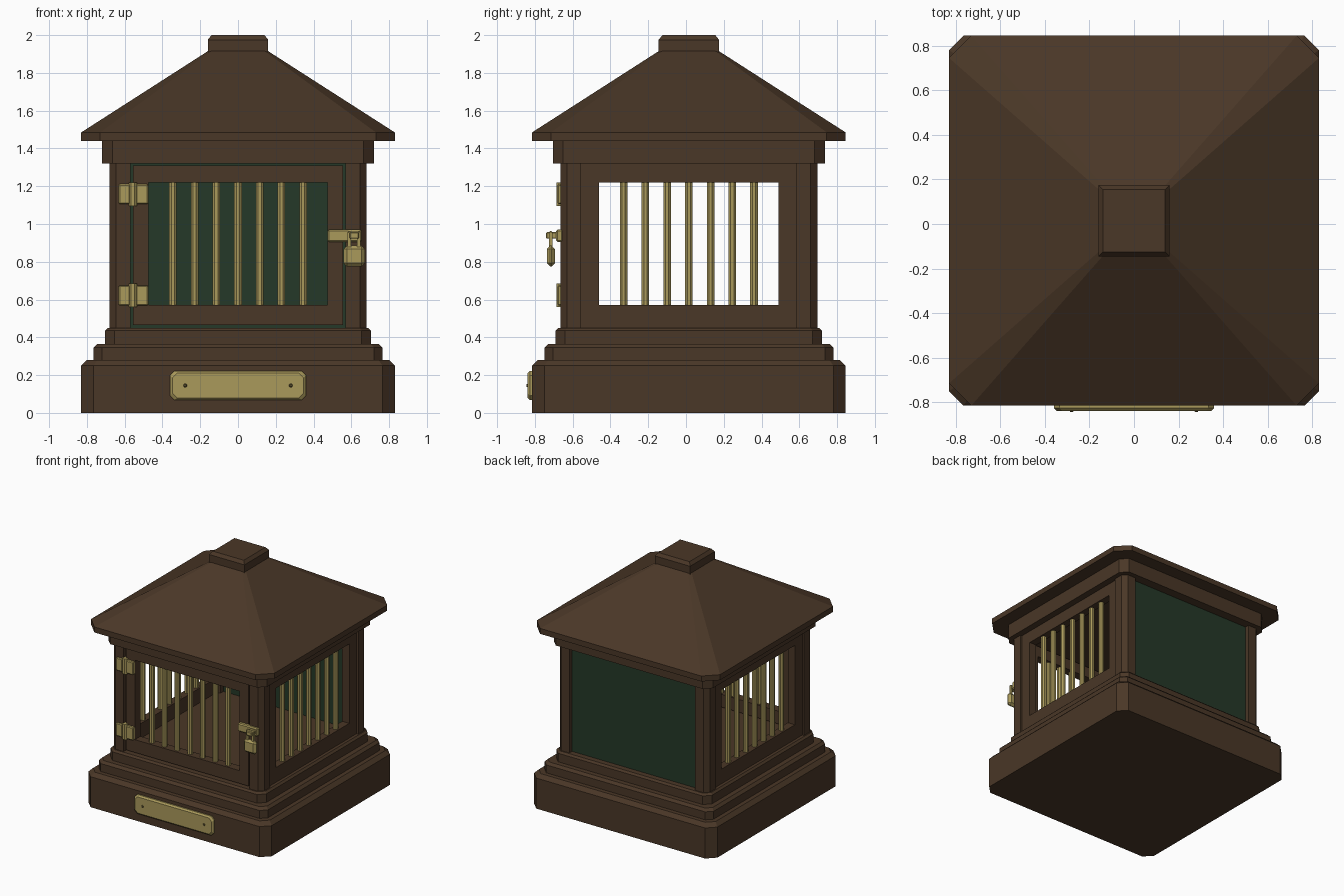
import bpy, bmesh, math
from mathutils import Matrix, Vector

cube = bpy.data.objects.get("Cube")
if cube:
    bpy.data.objects.remove(cube, do_unlink=True)

MID = Vector((0, 0.015, 0))  # centre of the house body


def material(name, rgb):
    m = bpy.data.materials.new(name)
    m.use_nodes = True
    m.diffuse_color = (*rgb, 1)
    m.node_tree.nodes["Principled BSDF"].inputs["Base Color"].default_value = (*rgb, 1)
    return m


wood = material("dark wood", (0.068, 0.038, 0.020))
green = material("dark green", (0.018, 0.040, 0.021))
brass = material("brass", (0.40, 0.32, 0.105))
screw_metal = material("aged brass", (0.13, 0.10, 0.035))


def finish(name, bm, mat, turn=0.0):
    """Turn the part about the body centre and link it."""
    bmesh.ops.recalc_face_normals(bm, faces=bm.faces)
    bm.transform(Matrix.Translation(MID) @ Matrix.Rotation(turn, 4, "Z"))
    mesh = bpy.data.meshes.new(name)
    bm.to_mesh(mesh)
    bm.free()
    mesh.materials.append(mat)
    ob = bpy.data.objects.new(name, mesh)
    bpy.context.collection.objects.link(ob)
    return ob


def loft(rings):
    """Closed solid through rings of points with equal counts."""
    bm = bmesh.new()
    loops = [[bm.verts.new(p) for p in ring] for ring in rings]
    n = len(loops[0])
    for a, b in zip(loops, loops[1:]):
        for i in range(n):
            j = (i + 1) % n
            bm.faces.new((a[i], a[j], b[j], b[i]))
    bm.faces.new(loops[0])
    bm.faces.new(loops[-1])
    return bm


def octagon(hx, hy, cut):
    """Rectangle outline with cut corners."""
    return [(hx - cut, -hy), (hx, cut - hy), (hx, hy - cut), (hx - cut, hy),
            (cut - hx, hy), (-hx, hy - cut), (-hx, cut - hy), (cut - hx, -hy)]


def tier(name, *levels):
    """Square tier from (half width, corner cut, height) levels."""
    finish(name, loft([[(x, y, z) for x, y in octagon(h, h, c)] for h, c, z in levels]), wood)


def box(name, x, y, z, mat, bevel=0.0):
    bm = bmesh.new()
    bmesh.ops.create_cube(bm, size=1)
    for v in bm.verts:
        v.co = [lo + (hi - lo) * (c + 0.5) for c, (lo, hi) in zip(v.co, (x, y, z))]
    if bevel:
        bmesh.ops.bevel(bm, geom=bm.edges[:], offset=bevel, segments=1, affect="EDGES")
    return finish(name, bm, mat)


def plaque(name, centre, hx, hz, cut, back, front, edge):
    """Front-facing plate with cut corners and a bevelled face."""
    cx, cz = centre
    levels = ((0, back), (0, front + edge), (edge, front))
    finish(name, loft([[(cx + x, y, cz + z) for x, z in octagon(hx - e, hz - e, cut)]
                       for e, y in levels]), brass)


def frame(name, half, bottom, top, front, back, turn):
    """Rectangular frame around the barred opening."""
    bm = bmesh.new()
    outer = [(-half, bottom), (half, bottom), (half, top), (-half, top)]
    inner = [(-0.475, 0.57), (0.475, 0.57), (0.475, 1.22), (-0.475, 1.22)]
    rings = [[bm.verts.new((x, y, z)) for x, z in shape]
             for shape, y in ((outer, front), (inner, front), (inner, back), (outer, back))]
    for a, b in zip(rings, rings[1:] + rings[:1]):
        for i in range(4):
            j = (i + 1) % 4
            bm.faces.new((a[i], a[j], b[j], b[i]))
    finish(name, bm, wood, turn)


def bars(name, y, turn):
    """Row of seven octagonal bars."""
    bm = bmesh.new()
    for i in range(-3, 4):
        spin = Matrix.Rotation(math.pi / 8, 4, "Z")
        place = Matrix.Translation((i * 0.115, y, 0.895))
        bmesh.ops.create_cone(bm, cap_ends=True, segments=8, radius1=0.0215,
                              radius2=0.0215, depth=0.66, matrix=place @ spin)
    finish(name, bm, brass, turn)


# Stepped base
tier("base_plinth", (0.83, 0.065, 0), (0.83, 0.065, 0.25), (0.80, 0.055, 0.28))
tier("base_step", (0.765, 0.045, 0.28), (0.765, 0.045, 0.345), (0.745, 0.04, 0.365))
tier("floor_step", (0.705, 0.05, 0.365), (0.705, 0.05, 0.435), (0.69, 0.045, 0.45))

# Cornice, roof and cap
tier("cornice", (0.72, 0.055, 1.32), (0.72, 0.055, 1.44))
tier("roof", (0.83, 0.10, 1.44), (0.83, 0.10, 1.485), (0.155, 0.018, 1.918))
box("roof_cap", (-0.16, 0.16), (-0.16, 0.16), (1.90, 1.975), wood)
finish("roof_cap_top", loft([[(x * h, y * h, z) for x, y in ((-1, -1), (1, -1), (1, 1), (-1, 1))]
                             for h, z in ((0.16, 1.975), (0.14, 2.0))]), wood)

# Corner posts, outer corner cut
post = [(0.57, 0.57), (0.68, 0.57), (0.68, 0.645), (0.645, 0.68), (0.57, 0.68)]
for k, label in enumerate(("back_left", "back_right", "front_right", "front_left")):
    finish("post_" + label, loft([[(x, y, z) for x, y in post] for z in (0.44, 1.33)]),
           wood, k * math.pi / 2)

# Door, side walls and back panel
frame("door_frame", 0.555, 0.465, 1.31, -0.672, -0.60, 0)
bars("door_bars", -0.635, 0)
for label, turn in (("left", math.pi / 2), ("right", -math.pi / 2)):
    frame("side_frame_" + label, 0.575, 0.44, 1.33, -0.665, -0.60, turn)
    bars("side_bars_" + label, -0.632, turn)
box("back_panel", (-0.575, 0.575), (0.61, 0.645), (0.44, 1.33), green)

# Hinges: two leaves and a barrel each
for label, z in (("upper", 1.158), ("lower", 0.622)):
    for side, x in (("post", (-0.632, -0.572)), ("door", (-0.54, -0.475))):
        box(f"hinge_{label}_{side}_leaf", x, (-0.695, -0.665), (z - 0.053, z + 0.053), brass, 0.006)
    bm = bmesh.new()
    bmesh.ops.create_cone(bm, cap_ends=True, segments=8, radius1=0.024, radius2=0.024, depth=0.125,
                          matrix=Matrix.Translation((-0.556, -0.678, z))
                          @ Matrix.Rotation(math.pi / 8, 4, "Z"))
    finish(f"hinge_{label}_barrel", bm, brass)

# Hasp, staple and padlock
box("hasp", (0.475, 0.655), (-0.702, -0.665), (0.905, 0.972), brass, 0.008)
box("staple", (0.59, 0.64), (-0.755, -0.69), (0.922, 0.957), brass, 0.005)
box("padlock_body", (0.558, 0.672), (-0.752, -0.708), (0.775, 0.885), brass, 0.018)
for label, x in (("inner", 0.59), ("outer", 0.64)):
    box("shackle_leg_" + label, (x - 0.009, x + 0.009), (-0.74, -0.722), (0.87, 0.955), brass)
box("shackle_top", (0.581, 0.649), (-0.74, -0.722), (0.945, 0.963), brass, 0.006)

# Blank name plate and its screws
plaque("name_plate", (0, 0.145), 0.36, 0.078, 0.025, -0.825, -0.853, 0.012)
for label, x in (("right", -0.28), ("left", 0.28)):
    bm = bmesh.new()
    bmesh.ops.create_cone(bm, cap_ends=True, segments=6, radius1=0.012, radius2=0.006, depth=0.008,
                          matrix=Matrix.Translation((x, -0.855, 0.145))
                          @ Matrix.Rotation(math.pi / 2, 4, "X"))
    finish("plate_screw_" + label, bm, screw_metal)
